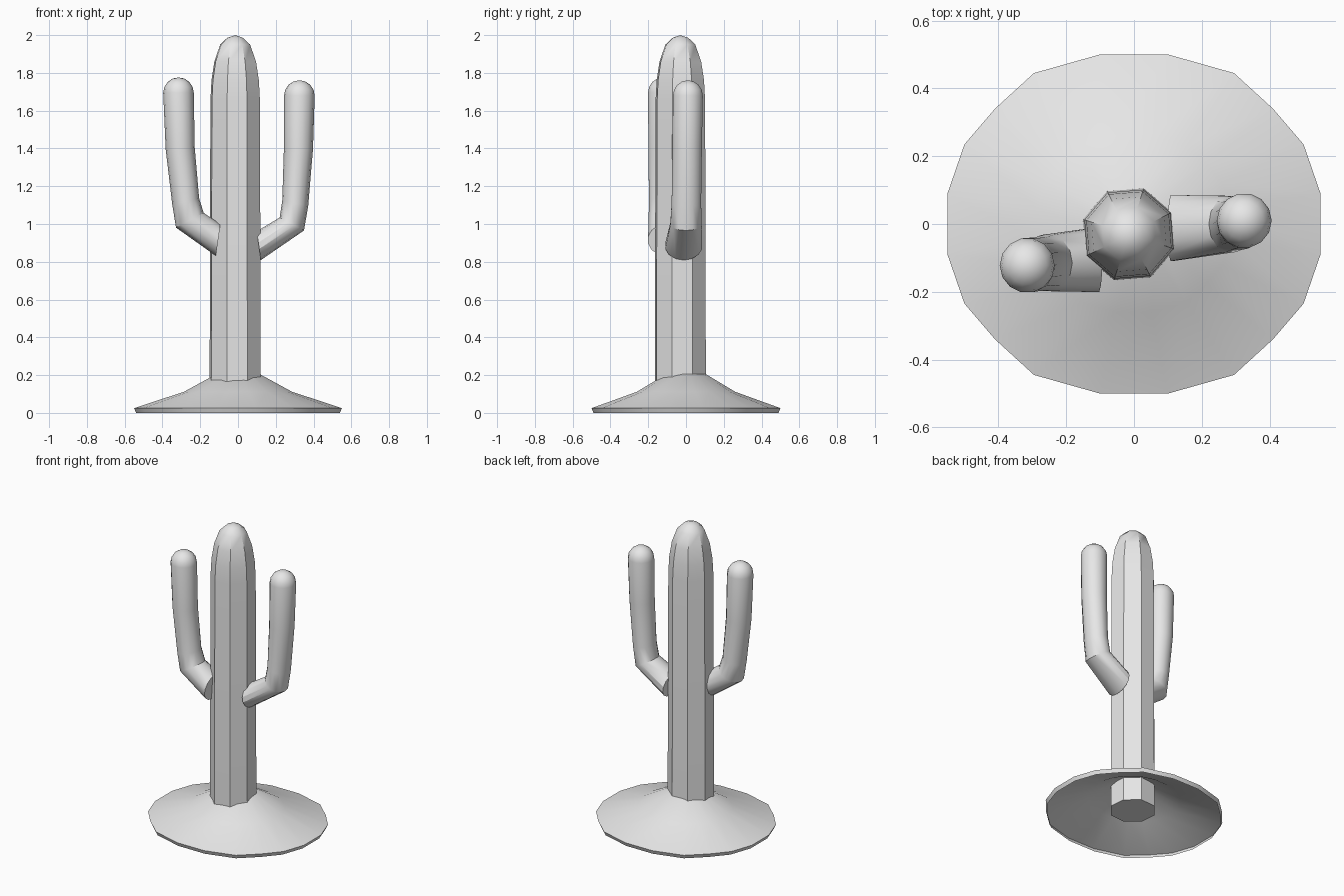
import bpy, bmesh, math
from mathutils import Vector

if "Cube" in bpy.data.objects:
    bpy.data.objects.remove(bpy.data.objects["Cube"], do_unlink=True)

grey = bpy.data.materials.new("plain grey")
grey.use_nodes = True
grey.diffuse_color = (0.8, 0.8, 0.8, 1)
grey.node_tree.nodes["Principled BSDF"].inputs["Base Color"].default_value = (0.8, 0.8, 0.8, 1)


def loft(name, rings, tip=None, start_cap=True):
    """Skin a list of rings; close the end with a tip point or a flat cap."""
    bm = bmesh.new()
    loops = [[bm.verts.new(p) for p in ring] for ring in rings]
    n = len(loops[0])
    for a, b in zip(loops, loops[1:]):
        for i in range(n):
            j = (i + 1) % n
            bm.faces.new((a[i], a[j], b[j], b[i]))
    if start_cap:
        bm.faces.new(loops[0][::-1])
    if tip is None:
        bm.faces.new(loops[-1])
    else:
        top = bm.verts.new(tip)
        for i in range(n):
            bm.faces.new((loops[-1][i], loops[-1][(i + 1) % n], top))
    bmesh.ops.recalc_face_normals(bm, faces=bm.faces)
    mesh = bpy.data.meshes.new(name)
    bm.to_mesh(mesh)
    bm.free()
    mesh.materials.append(grey)
    obj = bpy.data.objects.new(name, mesh)
    bpy.context.collection.objects.link(obj)
    bpy.ops.object.select_all(action='DESELECT')
    obj.select_set(True)
    bpy.context.view_layer.objects.active = obj
    bpy.ops.object.shade_smooth_by_angle(angle=math.radians(32))
    return obj


# Sandy mound: hollow shell with a thin rim, outline mirrored from one quadrant
quarter = [(0.55, 0.09), (0.5, 0.235), (0.41, 0.34), (0.295, 0.445), (0.1, 0.5)]
half = quarter + [(-x, y) for x, y in reversed(quarter)]
outline = half + [(x, -y) for x, y in reversed([(px, py) for px, py in half])]
mound_profile = [(0.98, 0), (1, 0.025), (0.52, 0.112), (0.21, 0.205)]
loft("mound", [[(x * s, y * s, z) for x, y in outline] for s, z in mound_profile],
     start_cap=False)

# Eight-sided trunk with a rounded top
cx, cy = -0.015, -0.03
trunk_profile = [(0.143, 0.05), (0.142, 0.2), (0.138, 1.65), (0.132, 1.76),
                 (0.116, 1.86), (0.083, 1.95), (0.045, 1.985)]


def octagon(r, z):
    angles = [math.radians(27 + 45 * k) for k in range(8)]
    return [(cx + r * math.cos(a), cy + r * math.sin(a), z) for a in angles]


loft("trunk", [octagon(r, z) for r, z in trunk_profile], tip=(cx, cy, 2))


def arm(name, side, stations):
    """Bent tube: stations hold x, y, z, tilt, half width, half thickness."""
    rings = []

    def add(centre, tilt, width, thick):
        t = math.radians(tilt)
        across = Vector((-side * math.sin(t), 0, math.cos(t)))
        turn = [math.tau * k / 14 for k in range(14)]
        rings.append([centre + across * thick * math.cos(a)
                      + Vector((0, width * math.sin(a), 0)) for a in turn])

    for x, y, z, tilt, width, thick in stations:
        add(Vector((side * x, y, z)), tilt, width, thick)
    # rounded end
    end = Vector((side * x, y, z))
    for deg in (22, 45, 68):
        a = math.radians(deg)
        add(end + Vector((0, 0, width * math.sin(a))), 90,
            width * math.cos(a), width * math.cos(a))
    loft(name, rings, tip=end + Vector((0, 0, width)))


arm("left_arm", 1, [
    (0.11, -0.012, 0.885, 8, 0.1, 0.077),
    (0.285, 0.0, 1.0, 62, 0.085, 0.073),
    (0.303, 0.002, 1.11, 79, 0.08, 0.07),
    (0.32, 0.006, 1.4, 87, 0.08, 0.077),
    (0.325, 0.01, 1.68, 90, 0.081, 0.081)])
arm("right_arm", -1, [
    (0.105, -0.105, 0.915, 8, 0.098, 0.085),
    (0.255, -0.115, 1.02, 62, 0.085, 0.083),
    (0.277, -0.118, 1.12, 77, 0.08, 0.073),
    (0.306, -0.12, 1.4, 86, 0.081, 0.077),
    (0.315, -0.122, 1.695, 90, 0.081, 0.081)])
